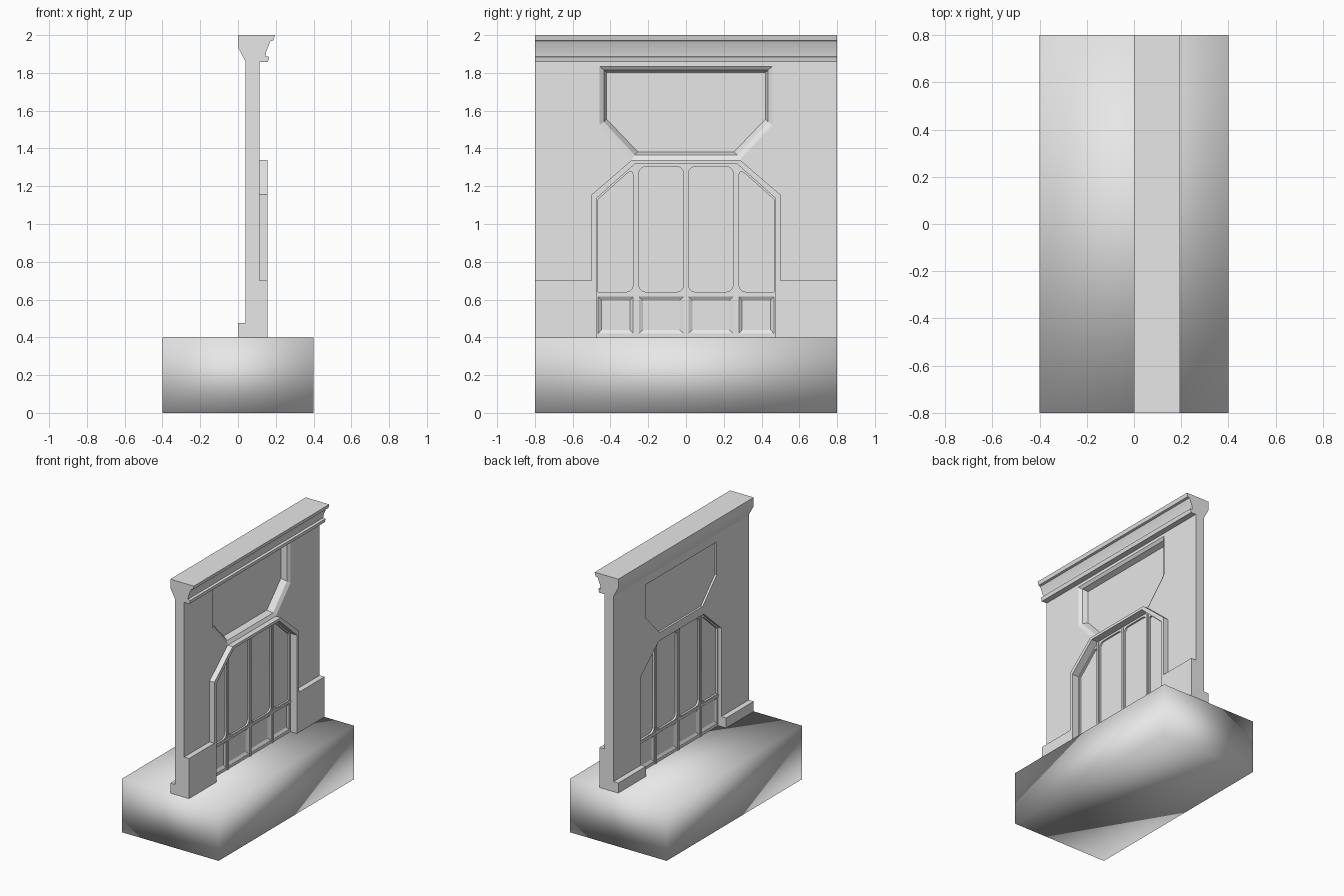
import bpy, bmesh, math
from mathutils import Matrix, Vector

if "Cube" in bpy.data.objects:
    bpy.data.objects.remove(bpy.data.objects["Cube"])

grey = bpy.data.materials.new("plain_grey")
grey.use_nodes = True
grey.diffuse_color = (0.8, 0.8, 0.8, 1)
grey.node_tree.nodes["Principled BSDF"].inputs["Base Color"].default_value = (0.8, 0.8, 0.8, 1)

# local (x, y, z) becomes world (y, z, x), so outlines are drawn in the wall plane
WALL_PLANE = Matrix(((0, 0, 1, 0), (1, 0, 0, 0), (0, 1, 0, 0), (0, 0, 0, 1)))


def finish(name, mesh, angle):
    mesh.materials.clear()
    mesh.materials.append(grey)
    ob = bpy.data.objects.new(name, mesh)
    bpy.context.collection.objects.link(ob)
    bpy.ops.object.select_all(action='DESELECT')
    ob.select_set(True)
    bpy.context.view_layer.objects.active = ob
    if angle >= 180:
        bpy.ops.object.shade_smooth()
    elif angle:
        bpy.ops.object.shade_smooth_by_angle(angle=math.radians(angle))
    return ob


def loft(name, loops, angle=30):
    """Skin a row of equal-length point loops and cap both ends."""
    bm = bmesh.new()
    rings = [[bm.verts.new(p) for p in loop] for loop in loops]
    n = len(rings[0])
    for a, b in zip(rings, rings[1:]):
        for i in range(n):
            j = (i + 1) % n
            bm.faces.new((a[i], a[j], b[j], b[i]))
    bm.faces.new(rings[0][::-1])
    bm.faces.new(rings[-1])
    bmesh.ops.recalc_face_normals(bm, faces=bm.faces)
    mesh = bpy.data.meshes.new(name)
    bm.to_mesh(mesh)
    bm.free()
    return finish(name, mesh, angle)


def at(x, pts):
    return [(x, y, z) for y, z in pts]


def rect(y0, y1, z0, z1):
    return [(y0, z0), (y1, z0), (y1, z1), (y0, z1)]


def box(name, x0, x1, y0, y1, z0, z1, angle=0):
    r = rect(y0, y1, z0, z1)
    return loft(name, [at(x0, r), at(x1, r)], angle)


def sheet(name, outlines, x0, x1):
    """Extrude a flat outline with holes between x0 and x1."""
    curve = bpy.data.curves.new(name, 'CURVE')
    curve.dimensions = '2D'
    curve.fill_mode = 'BOTH'
    curve.extrude = (x1 - x0) / 2
    for pts in outlines:
        s = curve.splines.new('POLY')
        s.points.add(len(pts) - 1)
        for p, (y, z) in zip(s.points, pts):
            p.co = (y, z, 0, 1)
        s.use_cyclic_u = True
    temp = bpy.data.objects.new(name + "_temp", curve)
    mesh = bpy.data.meshes.new_from_object(temp)
    bpy.data.objects.remove(temp)
    mesh.transform(Matrix.Translation(((x0 + x1) / 2, 0, 0)) @ WALL_PLANE)
    mesh.name = name
    return finish(name, mesh, 30)


def rounded(pts, radii, steps=5):
    """Round each corner of an outline by its own radius."""
    out = []
    for i, r in enumerate(radii):
        p, a, b = (Vector(pts[k % len(pts)]) for k in (i, i - 1, i + 1))
        if not r:
            out.append(tuple(p))
            continue
        s, e = p + (a - p).normalized() * r, p + (b - p).normalized() * r
        for k in range(steps + 1):
            t = k / steps
            out.append(tuple(s * (1 - t) ** 2 + p * 2 * t * (1 - t) + e * t * t))
    return out


def mirror(pts):
    return [(-y, z) for y, z in reversed(pts)]


def symmetric(half):
    return half + mirror(half)


# Outlines, right half listed bottom to top
arch_out = symmetric([(0.5, 0.4), (0.5, 1.155), (0.285, 1.34)])
arch_in = symmetric([(0.475, 0.4), (0.475, 1.135), (0.268, 1.32)])
sign_out = symmetric([(0.285, 1.34), (0.458, 1.525), (0.458, 1.835)])
sign_mid = symmetric([(0.272, 1.365), (0.435, 1.54), (0.435, 1.815)])
sign_in = symmetric([(0.255, 1.382), (0.42, 1.555), (0.42, 1.802)])

# Ground block
box("base_block", -0.4, 0.4, -0.8, 0.8, 0, 0.4, angle=180)

# Wall with doorway notch and sign opening
wall = [(-0.8, 0.4)] + arch_in[::-1] + [(0.8, 0.4), (0.8, 1.87), (-0.8, 1.87)]
sheet("wall", [wall, sign_out], 0.04, 0.115)

# Sunken sign panel with bevelled border
loft("sign_panel", [at(0.055, sign_in), at(0.04, sign_in), at(0.04, sign_out),
                    at(0.115, sign_out), at(0.1, sign_mid), at(0.06, sign_in)], 20)

# Raised arch surround
sheet("arch_surround", [arch_out + arch_in[::-1]], 0.114, 0.155)

# Plinths at the front and back of each pier
for side, s in (("left", 1), ("right", -1)):
    y0, y1 = sorted((s * 0.5, s * 0.8))
    box(side + "_front_plinth", 0.114, 0.155, y0, y1, 0.4, 0.7)
    y0, y1 = sorted((s * 0.475, s * 0.8))
    box(side + "_back_plinth", 0, 0.041, y0, y1, 0.4, 0.475)

# Cornice profile swept along the wall
cornice = [(0, 2), (0, 1.935), (0.04, 1.86), (0.12, 1.857), (0.158, 1.857),
           (0.165, 1.885), (0.146, 1.888), (0.15, 1.915), (0.172, 1.968),
           (0.188, 1.972), (0.195, 2)]
loft("cornice", [[(x, y, z) for x, z in cornice] for y in (-0.8, 0.8)], 40)

# Door frame with rounded window holes and square panel holes
centre = rounded(rect(0.012, 0.25, 0.64, 1.305), [0.045] * 4)
outer = rounded([(0.28, 0.64), (0.465, 0.64), (0.465, 1.13), (0.28, 1.297)],
                [0.045, 0, 0, 0.05])
panels = [rect(0.012, 0.25, 0.42, 0.615), rect(0.28, 0.465, 0.42, 0.615)]
holes = [centre, outer] + panels
sheet("door_frame", [arch_in] + holes + [mirror(h) for h in holes], 0.066, 0.1)

# Window panes, one thin plate each
for i, h in enumerate([centre, outer, mirror(centre), mirror(outer)]):
    sheet("window_pane_%d" % (i + 1), [h], 0.081, 0.087)

# Dished lower door panels
for i, h in enumerate(panels + [mirror(p) for p in panels]):
    cy = sum(y for y, z in h) / 4
    cz = sum(z for y, z in h) / 4
    dish = [(cy + (y - cy) * 0.82, cz + (z - cz) * 0.8) for y, z in h]
    loft("door_panel_%d" % (i + 1), [at(0.078, dish), at(0.068, h),
                                     at(0.098, h), at(0.086, dish)], 0)

# Door posts and rail
for i, y in enumerate((-0.265, 0, 0.265)):
    box("door_post_%d" % (i + 1), 0.06, 0.106, y - 0.008, y + 0.008, 0.4, 1.32)
box("door_rail", 0.063, 0.104, -0.475, 0.475, 0.62, 0.636)
